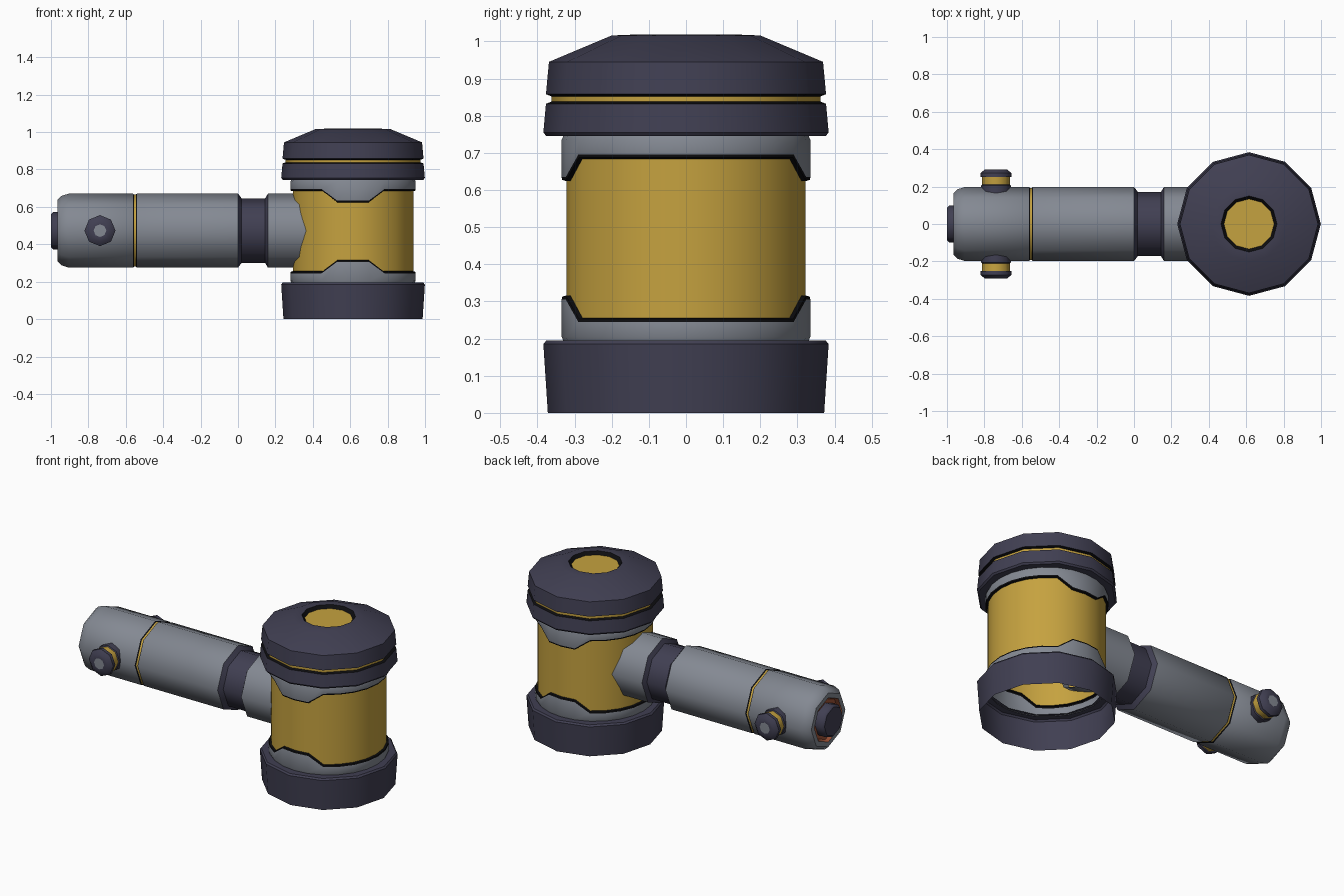
import bpy, bmesh
from math import sin, cos, pi, radians
from mathutils import Matrix

if "Cube" in bpy.data.objects:
    bpy.data.objects.remove(bpy.data.objects["Cube"])


def material(name, rgb):
    m = bpy.data.materials.new(name)
    m.diffuse_color = (*rgb, 1)
    m.use_nodes = True
    m.node_tree.nodes["Principled BSDF"].inputs["Base Color"].default_value = m.diffuse_color
    return m


GREY = material("steel_grey", (0.23, 0.25, 0.29))
DARK = material("dark_metal", (0.052, 0.05, 0.085))
GOLD = material("gold", (0.56, 0.36, 0.05))
BLACK = material("black_groove", (0.004, 0.004, 0.005))
RUST = material("rust_orange", (0.35, 0.09, 0.04))
MATS = [GREY, DARK, GOLD, BLACK, RUST]


def notch(a):
    """1 on the two side tabs of the collars (at +y and -y), else 0."""
    return 1.0 if abs(sin(a)) > cos(radians(16)) else 0.0


def lathe(name, rings, sides, matrix, angle=40):
    """rings: (radius, height, material of the band above, tab offset)"""
    bm = bmesh.new()
    loops = []
    for r, h, _, *tab in rings:
        t = tab[0] if tab else 0
        angs = [2 * pi * j / sides for j in range(sides)]
        loops.append([bm.verts.new((r * cos(a), r * sin(a), h + t * notch(a)))
                      for a in angs])
    for i in range(len(rings) - 1):
        for j in range(sides):
            k = (j + 1) % sides
            f = bm.faces.new((loops[i][j], loops[i][k], loops[i + 1][k], loops[i + 1][j]))
            f.material_index = MATS.index(rings[i][2])
    bmesh.ops.remove_doubles(bm, verts=bm.verts, dist=1e-5)
    me = bpy.data.meshes.new(name)
    bm.to_mesh(me)
    bm.free()
    for m in MATS:
        me.materials.append(m)
    ob = bpy.data.objects.new(name, me)
    ob.matrix_world = matrix
    bpy.context.collection.objects.link(ob)
    bpy.ops.object.select_all(action='DESELECT')
    ob.select_set(True)
    bpy.context.view_layer.objects.active = ob
    bpy.ops.object.shade_smooth_by_angle(angle=radians(angle))
    return ob


head = Matrix.Translation((0.615, 0, 0))

# Open skirt at the foot of the head
lathe("bottom_rim", [(0.372, 0, DARK), (0.384, 0.185, DARK),
                     (0.376, 0.195, DARK), (0.32, 0.195, DARK)], 12, head)

# Barrel with stepped collars, mirrored top to bottom
lathe("barrel", [
    (0.328, 0.19, GREY), (0.335, 0.205, GREY), (0.335, 0.245, BLACK, 0.06),
    (0.333, 0.253, BLACK, 0.06), (0.322, 0.256, GOLD, 0.06),
    (0.322, 0.684, BLACK, -0.06), (0.333, 0.687, BLACK, -0.06),
    (0.335, 0.695, GREY, -0.06), (0.335, 0.735, GREY), (0.328, 0.75, GREY)],
    24, head)

# Two-tier cap with a gold seam and recessed gold disc
lathe("top_cap", [
    (0.32, 0.745, DARK), (0.376, 0.745, DARK), (0.384, 0.755, DARK),
    (0.377, 0.832, BLACK), (0.362, 0.838, GOLD), (0.362, 0.852, BLACK),
    (0.377, 0.858, DARK), (0.369, 0.945, DARK), (0.2, 1.016, DARK),
    (0.15, 1.018, BLACK), (0.134, 1.0, GOLD), (0, 1.0, GOLD)], 12, head)

# Octagonal handle running along x
axis = Matrix.Translation((0, 0, 0.473)) @ Matrix.Rotation(pi / 2, 4, 'Y')
lathe("handle", [
    (0, -0.945, RUST), (0.125, -0.945, RUST), (0.135, -0.965, GREY),
    (0.165, -0.965, GREY), (0.185, -0.945, GREY), (0.198, -0.905, GREY),
    (0.198, -0.562, BLACK), (0.193, -0.556, GOLD), (0.193, -0.546, BLACK),
    (0.198, -0.54, GREY), (0.198, 0.0, DARK), (0.172, 0.02, DARK),
    (0.172, 0.145, DARK), (0.198, 0.16, GREY), (0.198, 0.38, GREY)], 8, axis, 46)

# Pommel button at the end of the handle
lathe("pommel_button", [(0, -1, DARK), (0.088, -1, DARK), (0.1, -0.988, DARK),
                        (0.1, -0.94, DARK)], 8, axis, 46)

# Side knobs, one on each side of the handle
for label, s in (("front", 1), ("back", -1)):
    lathe(label + "_knob", [
        (0.08, 0.15, DARK), (0.08, 0.205, DARK), (0.074, 0.21, GOLD),
        (0.076, 0.25, DARK), (0.083, 0.252, DARK), (0.083, 0.272, DARK),
        (0.06, 0.291, DARK), (0.034, 0.292, GREY), (0, 0.292, GREY)], 8,
        Matrix.Translation((-0.738, 0, 0.473)) @ Matrix.Rotation(s * pi / 2, 4, 'X'), 46)
